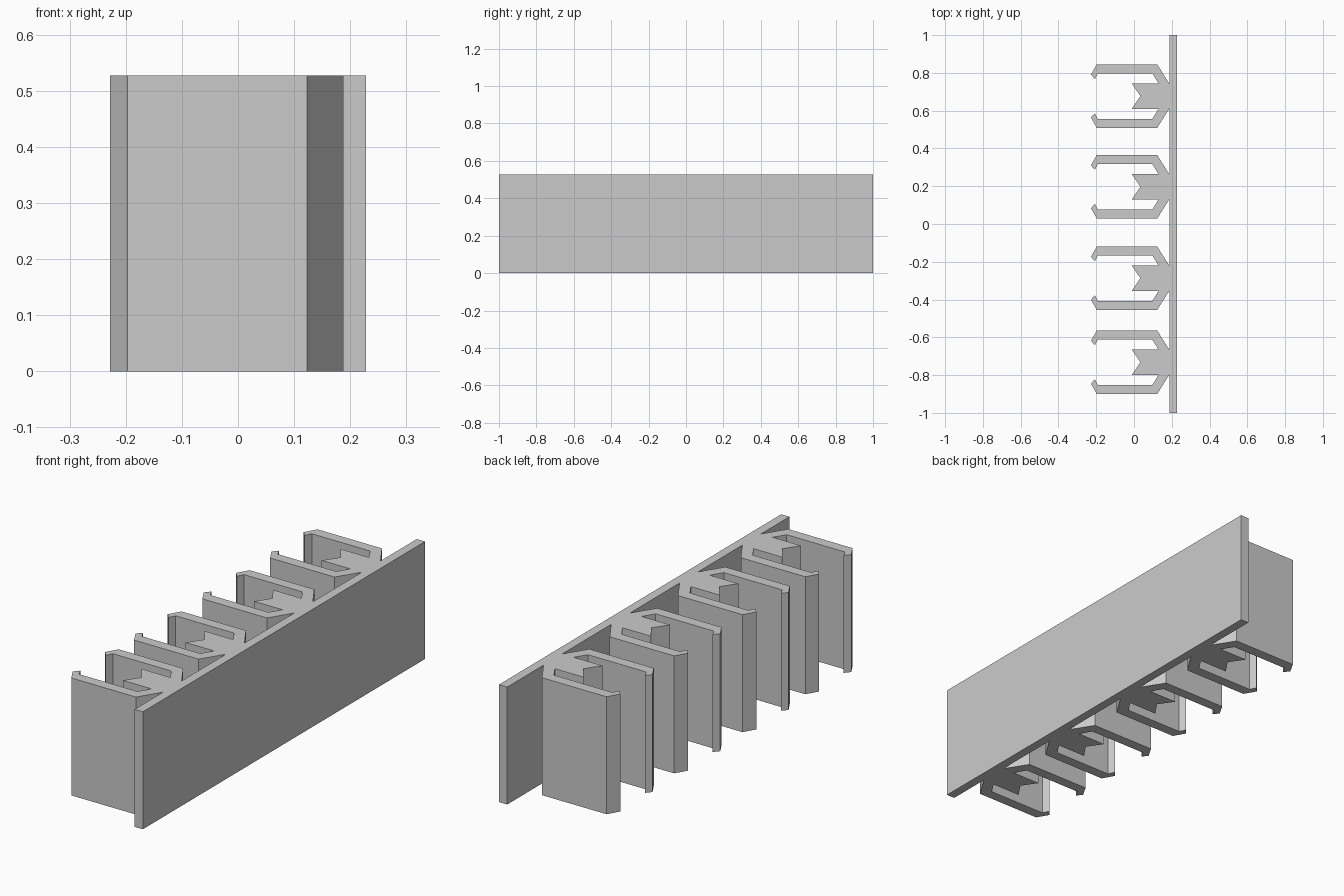
import bpy
import bmesh

cube = bpy.data.objects.get("Cube")
if cube:
    bpy.data.objects.remove(cube, do_unlink=True)

HEIGHT = 0.527

grey = bpy.data.materials.new("light_grey")
grey.use_nodes = True
colour = (0.6, 0.6, 0.6, 1)
grey.diffuse_color = colour
grey.node_tree.nodes["Principled BSDF"].inputs["Base Color"].default_value = colour


def extrude_profile(name, points):
    """Raise a flat outline (x, y) to the full height."""
    bm = bmesh.new()
    base = bm.faces.new([bm.verts.new((x, y, 0)) for x, y in points])
    raised = bmesh.ops.extrude_face_region(bm, geom=[base], use_keep_orig=True)
    top = [v for v in raised["geom"] if isinstance(v, bmesh.types.BMVert)]
    bmesh.ops.translate(bm, verts=top, vec=(0, 0, HEIGHT))
    bmesh.ops.recalc_face_normals(bm, faces=bm.faces)
    mesh = bpy.data.meshes.new(name)
    bm.to_mesh(mesh)
    bm.free()
    mesh.materials.append(grey)
    obj = bpy.data.objects.new(name, mesh)
    bpy.context.collection.objects.link(obj)
    return obj


# Long backing plate
extrude_profile("back_plate", [(0.187, -1), (0.228, -1), (0.228, 1), (0.187, 1)])

# Half outline of a clip: root, bent arm, hooked tip, then the central stub
half_clip = [
    (0.187, 0.066), (0.123, 0.168), (-0.197, 0.168), (-0.228, 0.114),
    (-0.207, 0.09), (-0.192, 0.12), (0.097, 0.12), (0.13, 0.067), (-0.012, 0.067),
]
notch = (0.034, 0)
outline = half_clip + [notch] + [(x, -y) for x, y in reversed(half_clip)]

# Four clips along the plate
for number, centre in enumerate((0.677, 0.197, -0.287, -0.732), 1):
    extrude_profile(f"clip_{number}", [(x, y + centre) for x, y in outline])
